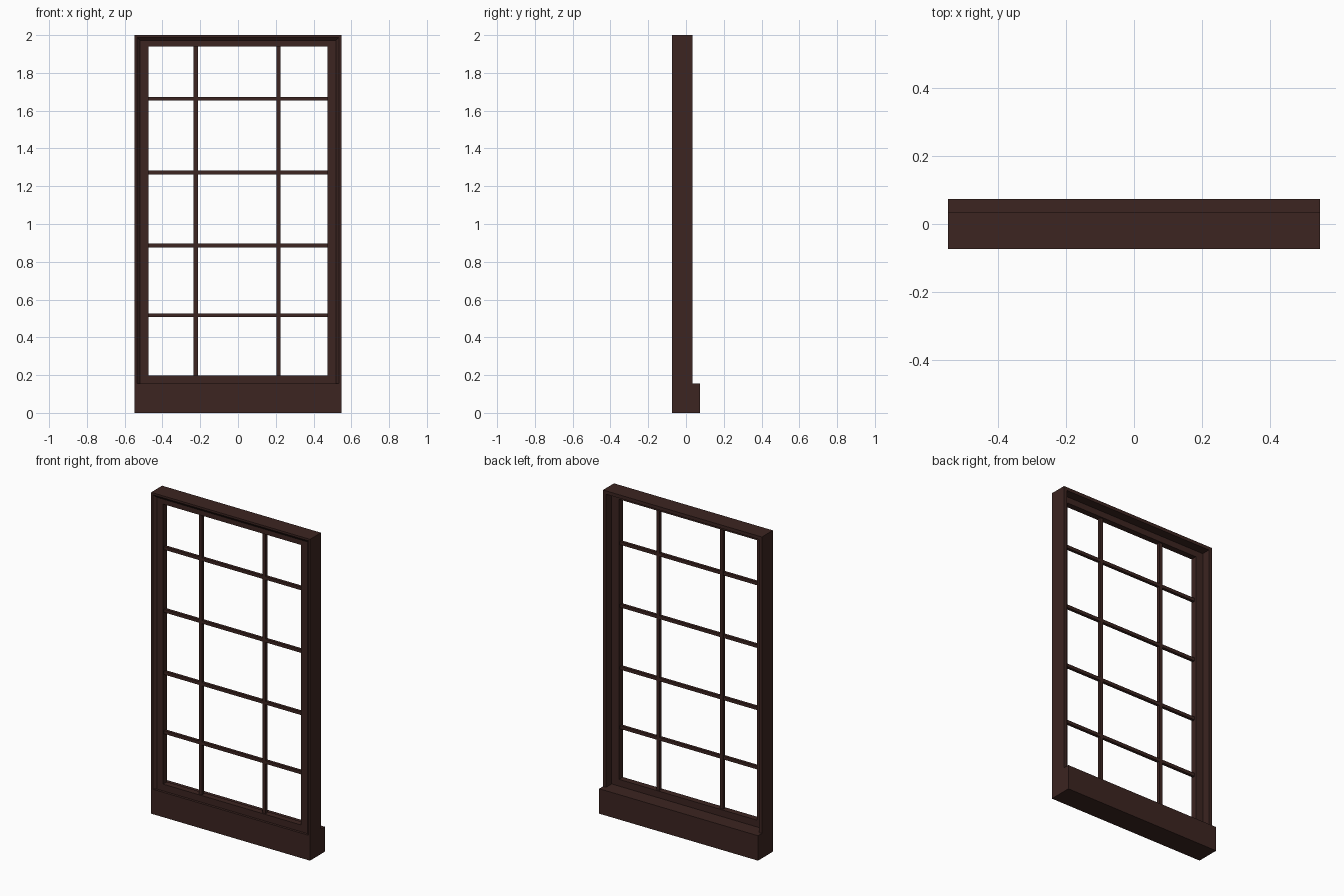
import bpy, bmesh

if "Cube" in bpy.data.objects:
    bpy.data.objects.remove(bpy.data.objects["Cube"])

mat = bpy.data.materials.new("dark_brown_wood")
mat.diffuse_color = (0.045, 0.018, 0.015, 1)
mat.use_nodes = True
mat.node_tree.nodes["Principled BSDF"].inputs["Base Color"].default_value = mat.diffuse_color

HW, TOP, SILL = 0.547, 2.0, 0.155      # half width, top, sill height


def finish(name, bm):
    bmesh.ops.recalc_face_normals(bm, faces=bm.faces)
    me = bpy.data.meshes.new(name)
    bm.to_mesh(me)
    bm.free()
    me.materials.append(mat)
    ob = bpy.data.objects.new(name, me)
    bpy.context.collection.objects.link(ob)
    return ob


def box(name, x0, x1, y0, y1, z0, z1):
    bm = bmesh.new()
    bmesh.ops.create_cube(bm, size=1)
    for v in bm.verts:
        v.co = ((x0 + x1) / 2 + v.co.x * (x1 - x0),
                (y0 + y1) / 2 + v.co.y * (y1 - y0),
                (z0 + z1) / 2 + v.co.z * (z1 - z0))
    return finish(name, bm)


def sweep(name, stations, closed):
    """Skin matching closed cross-sections; cap the ends if the path is open."""
    bm = bmesh.new()
    rings = [[bm.verts.new(p) for p in s] for s in stations]
    n = len(rings[0])
    pairs = list(zip(rings, rings[1:]))
    if closed:
        pairs.append((rings[-1], rings[0]))
    else:
        bm.faces.new(rings[0])
        bm.faces.new(rings[-1])
    for a, b in pairs:
        for i in range(n):
            j = (i + 1) % n
            bm.faces.new((a[i], a[j], b[j], b[i]))
    return finish(name, bm)


# Outer casing: mitred moulding profile (inset from outer edge, y) up, over, down
profile = [(0, -0.073), (0.012, -0.073), (0.029, -0.058),
           (0.029, -0.02), (0.021, -0.02), (0.021, 0.035), (0, 0.035)]
corners = [(-1, False), (-1, True), (1, True), (1, False)]
sweep("outer_frame",
      [[(s * (HW - i), y, TOP - i if up else SILL) for i, y in profile]
       for s, up in corners], False)

# Sill block
box("sill", -HW, HW, -0.073, 0.073, 0, SILL)

# Sash: mitred rectangular frame inside the casing
XO, XI, ZT, ZB = HW - 0.029, 0.475, 1.94, 0.197
Y0, Y1 = -0.058, -0.02
sash_corners = [(-1, SILL, ZB), (-1, TOP - 0.029, ZT),
                (1, TOP - 0.029, ZT), (1, SILL, ZB)]
sweep("sash",
      [[(s * XO, Y0, zo), (s * XI, Y0, zi), (s * XI, Y1, zi), (s * XO, Y1, zo)]
       for s, zo, zi in sash_corners], True)

# Glazing bars
for k, x in enumerate((-0.224, 0.214)):
    box(f"vertical_bar_{k + 1}", x - 0.011, x + 0.011, -0.05, -0.03, ZB, ZT)
for k, z in enumerate((0.517, 0.886, 1.273, 1.663)):
    box(f"horizontal_bar_{k + 1}", -XI, XI, -0.049, -0.031, z - 0.01, z + 0.01)
